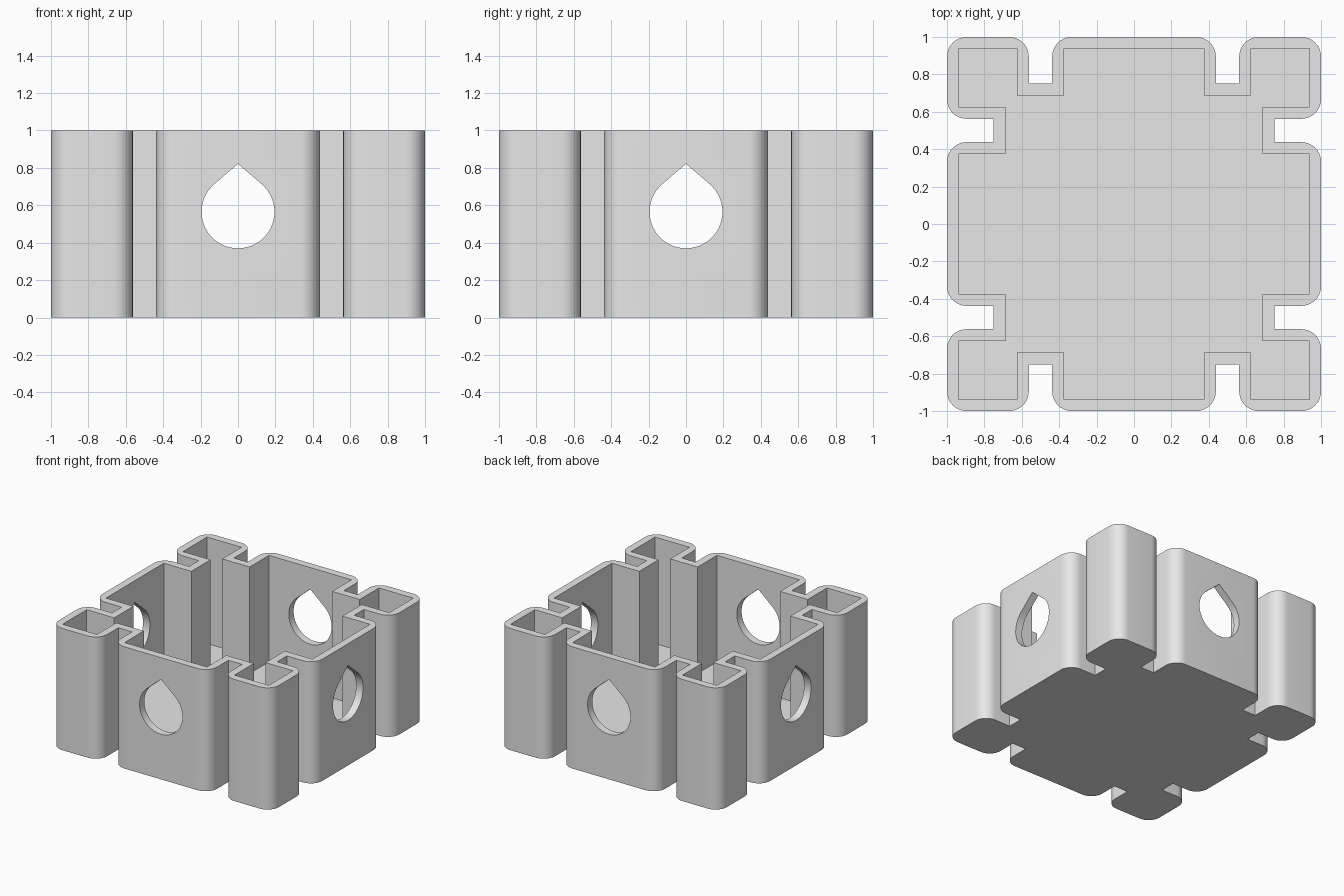
import bpy, bmesh, math
from mathutils import Vector, Matrix

if "Cube" in bpy.data.objects:
    bpy.data.objects.remove(bpy.data.objects["Cube"])

WALL, FLOOR, HEIGHT = 0.0625, 0.125, 1.0


def outline(side):
    """Repeat one side of the notched square four times: list of (point, rounded)."""
    pts = []
    for k in range(4):
        rot = Matrix.Rotation(k * math.pi / 2, 2)
        pts += [(rot @ Vector((x, y)), r) for x, y, r in side]
    return pts


def notched_side(inset):
    """Tower, notch, middle wall, notch, tower; moved inwards by inset."""
    e, n = 1 - inset, 0.75 - inset
    a, b = 0.5625 + inset, 0.4375 - inset
    r = inset == 0
    return [(-e, -e, r), (-a, -e, r), (-a, -n, 0), (-b, -n, 0), (-b, -e, r),
            (b, -e, r), (b, -n, 0), (a, -n, 0), (a, -e, r)]


def rounded(pts, radius, steps=10):
    out = []
    for i, (p, r) in enumerate(pts):
        if not r:
            out.append(p)
            continue
        d1 = (pts[i - 1][0] - p).normalized()
        d2 = (pts[(i + 1) % len(pts)][0] - p).normalized()
        c = p + radius * (d1 + d2)
        for s in range(steps + 1):
            t = s / steps * math.pi / 2
            out.append(c - radius * (d2 * math.cos(t) + d1 * math.sin(t)))
    return out


def prism(name, pts, z0, z1, matrix=Matrix()):
    bm = bmesh.new()
    face = bm.faces.new([bm.verts.new((p[0], p[1], z0)) for p in pts])
    top = bmesh.ops.extrude_face_region(bm, geom=[face])["geom"]
    bmesh.ops.translate(bm, vec=(0, 0, z1 - z0),
                        verts=[v for v in top if isinstance(v, bmesh.types.BMVert)])
    bmesh.ops.recalc_face_normals(bm, faces=bm.faces)
    bm.transform(matrix)
    mesh = bpy.data.meshes.new(name)
    bm.to_mesh(mesh)
    bm.free()
    ob = bpy.data.objects.new(name, mesh)
    bpy.context.collection.objects.link(ob)
    return ob


# Solid body with rounded towers and middle walls
body = prism("notched_box", rounded(outline(notched_side(0)), 0.105), 0, HEIGHT)

# Cavity with sharp corners
cutters = [prism("cavity_cutter", [p for p, _ in outline(notched_side(WALL))],
                 FLOOR, HEIGHT + 0.2)]

# Teardrop holes through all four walls
R, ZC, TIP = 0.195, 0.565, 0.257
start = math.pi / 2 + math.acos(R / TIP)
sweep = 2 * math.pi - 2 * math.acos(R / TIP)
drop = [(0, ZC + TIP)]
for i in range(41):
    t = start + sweep * i / 40
    drop.append((R * math.cos(t), ZC + R * math.sin(t)))
upright = Matrix.Rotation(math.pi / 2, 4, 'X')
for k in range(4):
    turn = Matrix.Rotation(k * math.pi / 2, 4, 'Z')
    cutters.append(prism("teardrop_cutter", drop, 0.8, 1.2, turn @ upright))

# Cut and remove the cutters
bpy.context.view_layer.objects.active = body
body.select_set(True)
for c in cutters:
    c.hide_render = True
    mod = body.modifiers.new("cut", 'BOOLEAN')
    mod.operation, mod.solver, mod.object = 'DIFFERENCE', 'EXACT', c
    bpy.ops.object.modifier_apply(modifier=mod.name)
    bpy.data.objects.remove(c)

# One grey colour, smooth rounded corners with sharp edges kept
grey = bpy.data.materials.new("light_grey")
grey.diffuse_color = (0.8, 0.8, 0.8, 1)
grey.use_nodes = True
grey.node_tree.nodes["Principled BSDF"].inputs["Base Color"].default_value = grey.diffuse_color
body.data.materials.clear()
body.data.materials.append(grey)
bpy.ops.object.shade_smooth_by_angle(angle=math.radians(30))
